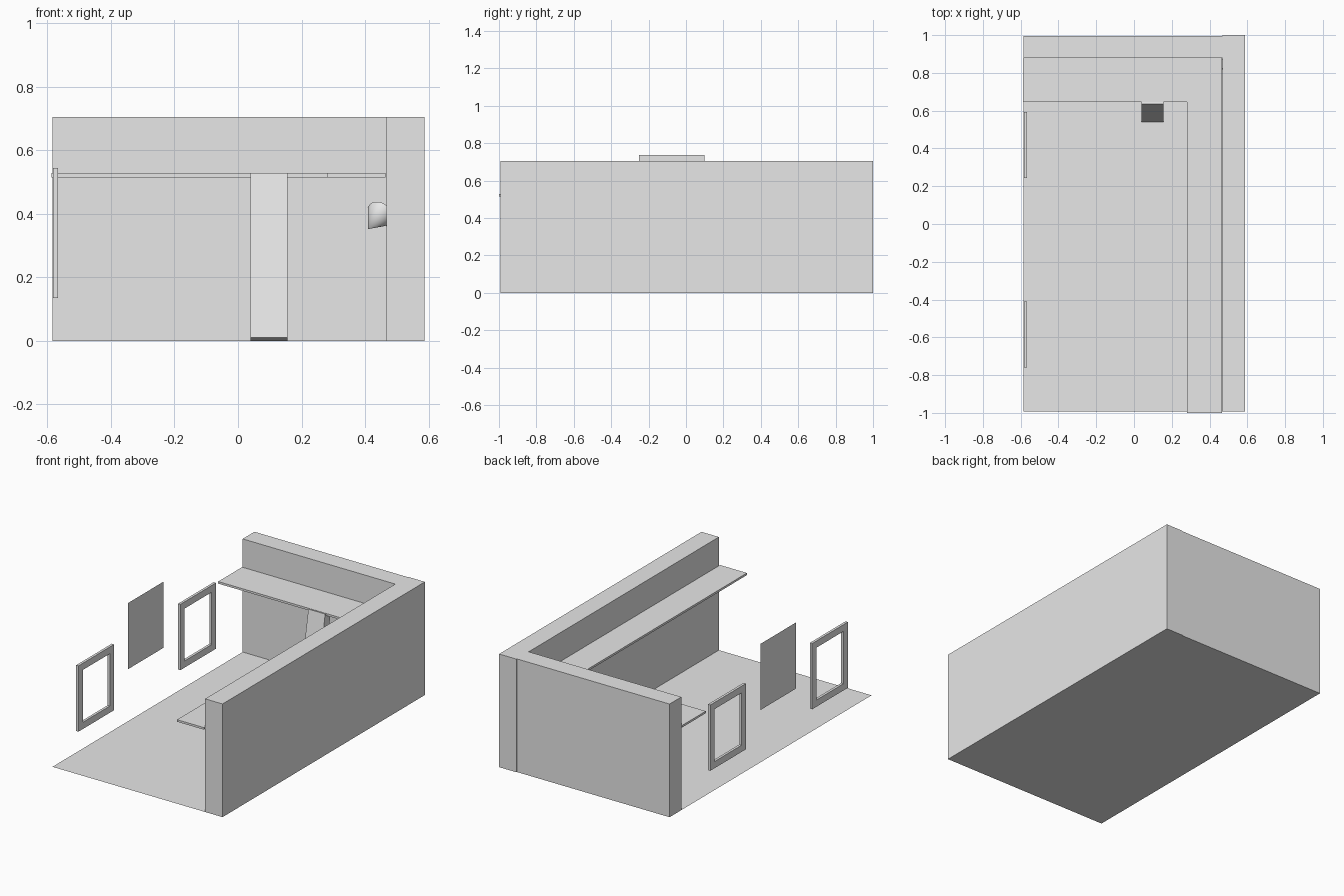
import bpy
import bmesh
import math
from mathutils import Vector

if "Cube" in bpy.data.objects:
    bpy.data.objects.remove(bpy.data.objects["Cube"])

grey = bpy.data.materials.new("plain grey")
grey.diffuse_color = (0.8, 0.8, 0.8, 1.0)
grey.use_nodes = True
grey.node_tree.nodes["Principled BSDF"].inputs["Base Color"].default_value = grey.diffuse_color


def finish(name, bm):
    mesh = bpy.data.meshes.new(name)
    bm.to_mesh(mesh)
    bm.free()
    mesh.materials.append(grey)
    obj = bpy.data.objects.new(name, mesh)
    bpy.context.collection.objects.link(obj)
    return obj


def sheet(name, corners):
    """Single flat face."""
    bm = bmesh.new()
    bm.faces.new([bm.verts.new(c) for c in corners])
    return finish(name, bm)


def prism(name, profile, direction):
    """Closed profile extruded along a direction."""
    bm = bmesh.new()
    face = bm.faces.new([bm.verts.new(c) for c in profile])
    out = bmesh.ops.extrude_face_region(bm, geom=[face], use_keep_orig=True)
    moved = [v for v in out["geom"] if isinstance(v, bmesh.types.BMVert)]
    bmesh.ops.translate(bm, verts=moved, vec=Vector(direction))
    bmesh.ops.recalc_face_normals(bm, faces=bm.faces)
    return finish(name, bm)


def box(name, x, y, z):
    profile = [(x[0], y[0], z[0]), (x[1], y[0], z[0]),
               (x[1], y[1], z[0]), (x[0], y[1], z[0])]
    return prism(name, profile, (0, 0, z[1] - z[0]))


# Floor and rug
def ground_sheet(name, x0, x1, y0, y1, z):
    sheet(name, [(x0, y0, z), (x1, y0, z), (x1, y1, z), (x0, y1, z)])


ground_sheet("floor", -0.584, 0.588, -0.992, 0.996, 0.0)
ground_sheet("rug", -0.305, 0.31, -0.625, 0.51, 0.002)

# Two walls meeting in the back right corner
box("right_wall", (0.468, 0.588), (-0.992, 1.0), (0, 0.705))
box("back_wall", (-0.584, 0.468), (0.88, 0.996), (0, 0.705))

# L-shaped counter running along both walls
counter = [(-0.588, 0.645), (0.28, 0.645), (0.28, -1.0),
           (0.465, -1.0), (0.465, 0.88), (-0.588, 0.88)]
prism("counter", [(x, y, 0.515) for x, y in counter], (0, 0, 0.013))

# Leaning board under the counter
tilt = math.atan2(0.095, 0.518)
t = 0.055
dy, dz = t * math.cos(tilt), -t * math.sin(tilt)
board = [(0.54, 0.01), (0.635, 0.528), (0.635 + dy, 0.528 + dz), (0.54 + dy, 0.01 + dz)]
prism("leaning_board", [(0.04, y, z) for y, z in board], (0.116, 0, 0))


# Two window frames, each a rectangular ring
def window_frame(name, y0, y1, z0, z1, border=0.042):
    bm = bmesh.new()
    rings = []
    for x in (-0.583, -0.567):
        for b in (0, border):
            rings.append([bm.verts.new((x, y, z)) for y, z in (
                (y0 + b, z0 + b), (y1 - b, z0 + b), (y1 - b, z1 - b), (y0 + b, z1 - b))])
    for a, b in ((0, 1), (1, 3), (3, 2), (2, 0)):
        for i in range(4):
            j = (i + 1) % 4
            bm.faces.new((rings[a][i], rings[a][j], rings[b][j], rings[b][i]))
    bmesh.ops.recalc_face_normals(bm, faces=bm.faces)
    return finish(name, bm)


window_frame("front_window_frame", -0.76, -0.41, 0.135, 0.545)
window_frame("back_window_frame", 0.243, 0.593, 0.135, 0.545)

# Thin panel hanging between the windows
sheet("hanging_panel", [(-0.583, -0.25, 0.325), (-0.583, 0.10, 0.325),
                        (-0.583, 0.10, 0.737), (-0.583, -0.25, 0.737)])

# Small cone lamp set in the corner
apex = Vector((0.41, 0.79, 0.352))
base = Vector((0.449, 0.855, 0.4))
axis = apex - base
bm = bmesh.new()
bmesh.ops.create_cone(bm, cap_ends=True, segments=32, radius1=0.045,
                      radius2=0.0, depth=axis.length)
bmesh.ops.remove_doubles(bm, verts=bm.verts, dist=1e-5)
lamp = finish("corner_lamp", bm)
lamp.rotation_mode = 'QUATERNION'
lamp.rotation_quaternion = axis.to_track_quat('Z', 'Y')
lamp.location = (apex + base) / 2
bpy.context.view_layer.objects.active = lamp
lamp.select_set(True)
bpy.ops.object.shade_smooth_by_angle(angle=math.radians(40))
